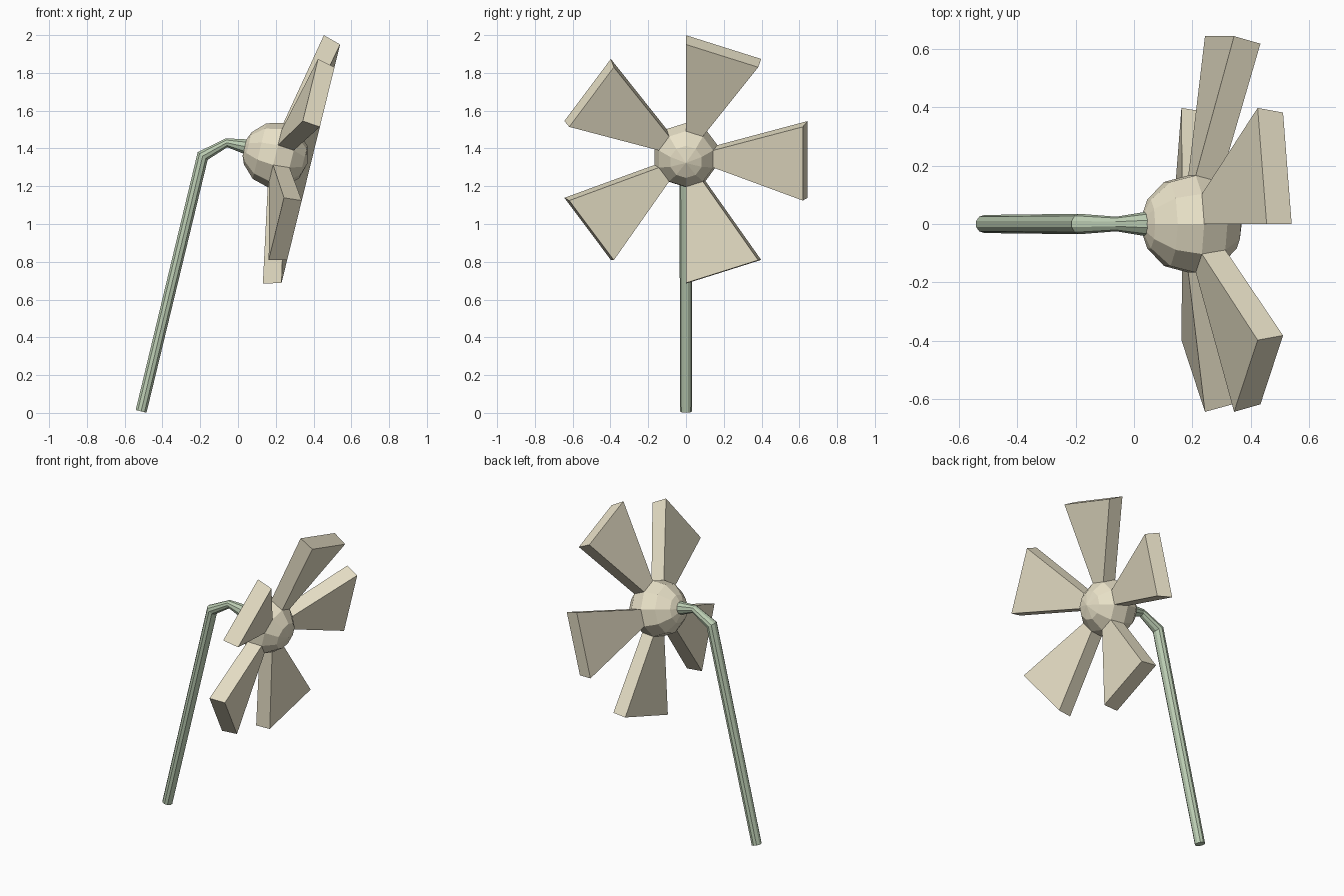
import bpy, bmesh, math
from mathutils import Vector, Matrix

if "Cube" in bpy.data.objects:
    bpy.data.objects.remove(bpy.data.objects["Cube"])

SIDES = 10
TILT = math.radians(13.8)


def material(name, rgb):
    m = bpy.data.materials.new(name)
    m.diffuse_color = (*rgb, 1)
    m.use_nodes = True
    m.node_tree.nodes["Principled BSDF"].inputs["Base Color"].default_value = m.diffuse_color
    return m


def loft(bm, points, radii, e1, offset=0.0):
    """Skin rings along a path; returns side faces per segment."""
    pts = [Vector(p) for p in points]
    rings = []
    for i, (p, r) in enumerate(zip(pts, radii)):
        t = Vector()
        if i > 0:
            t += (p - pts[i - 1]).normalized()
        if i < len(pts) - 1:
            t += (pts[i + 1] - p).normalized()
        e2 = t.normalized().cross(e1)
        angles = [offset + k * math.tau / SIDES for k in range(SIDES)]
        rings.append([bm.verts.new(p + r * (math.cos(a) * e1 + math.sin(a) * e2)) for a in angles])
    bm.faces.new(list(reversed(rings[0])))
    bm.faces.new(rings[-1])
    return [[bm.faces.new((lo[k], lo[(k + 1) % SIDES], hi[(k + 1) % SIDES], hi[k]))
             for k in range(SIDES)] for lo, hi in zip(rings, rings[1:])]


def finish(bm, name, mat, matrix=Matrix()):
    bmesh.ops.recalc_face_normals(bm, faces=bm.faces[:])
    me = bpy.data.meshes.new(name)
    bm.to_mesh(me)
    bm.free()
    me.materials.append(mat)
    ob = bpy.data.objects.new(name, me)
    ob.matrix_world = matrix
    bpy.context.collection.objects.link(ob)


# Flower head: faceted ball around local z (the facing direction)
R = 0.175
bm = bmesh.new()
lat = [math.radians(a) for a in (-75, -60, -30, 0, 30, 60, 89.9)]
bands = loft(bm, [(0, 0, R * math.sin(a)) for a in lat], [R * math.cos(a) for a in lat],
             Vector((1, 0, 0)), math.radians(18))
bmesh.ops.remove_doubles(bm, verts=bm.verts[:], dist=0.002)

# Petals: every second face in front of the equator pulled outwards
petals = bmesh.ops.extrude_discrete_faces(bm, faces=bands[3][1::2])["faces"]
for f in petals:
    for v in f.verts:
        r, z = (0.65, 0.192) if v.co.z > 0.04 else (0.677, 0.097)
        d = Vector((v.co.x, v.co.y, 0)).normalized()
        v.co = d * r + Vector((0, 0, z))

s, c = math.sin(TILT), math.cos(TILT)
place = Matrix(((0, s, c, 0.199), (1, 0, 0, 0), (0, c, -s, 1.365), (0, 0, 0, 1)))
finish(bm, "flower_head", material("cream", (0.82, 0.76, 0.58)), place)

# Stem: leaning stalk that bends over into the back of the head
bm = bmesh.new()
loft(bm, [(-0.513, 0, 0.008), (-0.187, 0, 1.36), (-0.06, 0, 1.43), (0.06, 0, 1.405)],
     [0.031, 0.035, 0.025, 0.045], Vector((0, 1, 0)))
finish(bm, "stem", material("green", (0.5, 0.61, 0.45)))
